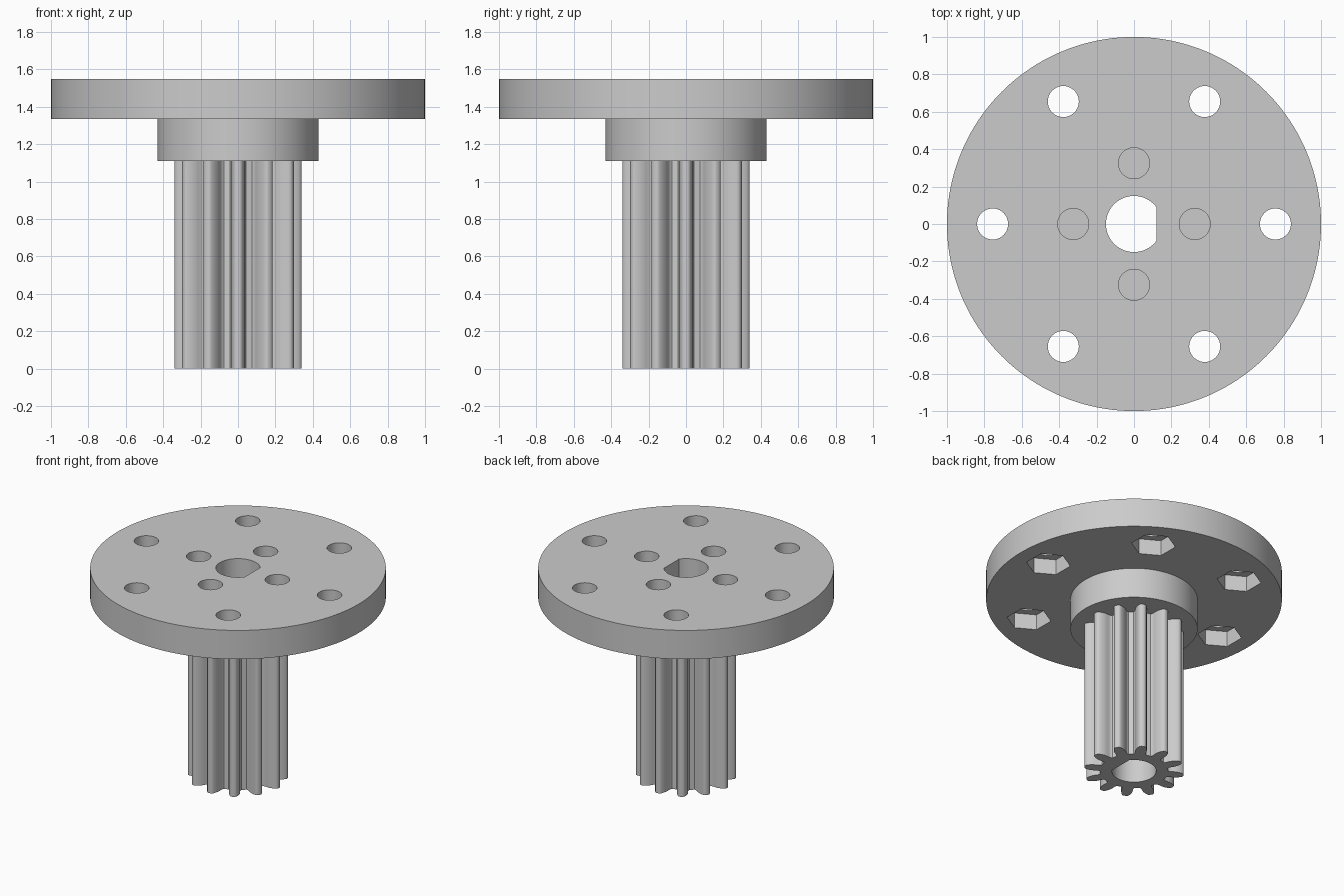
import bpy
import bmesh
from math import cos, sin, acos, pi, radians

cube = bpy.data.objects.get("Cube")
if cube:
    bpy.data.objects.remove(cube, do_unlink=True)

GEAR_TOP, COLLAR_TOP, TOP = 1.11, 1.335, 1.55
HOLE_R = 0.083

grey = bpy.data.materials.new("plain grey")
grey.use_nodes = True
grey.diffuse_color = (0.6, 0.6, 0.6, 1)
grey.node_tree.nodes["Principled BSDF"].inputs["Base Color"].default_value = (0.6, 0.6, 0.6, 1)


def polar(r, a):
    return (r * cos(a), r * sin(a))


def circle(r, n, centre=(0, 0), start=0.0):
    pts = [polar(r, start + 2 * pi * i / n) for i in range(n)]
    return [(x + centre[0], y + centre[1]) for x, y in pts]


def prism(name, outline, z0, z1):
    """Extrude a counter-clockwise outline from z0 to z1."""
    bm = bmesh.new()
    face = bm.faces.new([bm.verts.new((x, y, z0)) for x, y in outline])
    top = bmesh.ops.extrude_face_region(bm, geom=[face])["geom"]
    verts = [v for v in top if isinstance(v, bmesh.types.BMVert)]
    bmesh.ops.translate(bm, verts=verts, vec=(0, 0, z1 - z0))
    bmesh.ops.recalc_face_normals(bm, faces=bm.faces)
    mesh = bpy.data.meshes.new(name)
    bm.to_mesh(mesh)
    bm.free()
    mesh.materials.append(grey)
    obj = bpy.data.objects.new(name, mesh)
    bpy.context.collection.objects.link(obj)
    return obj


def combine(body, other, operation):
    """Apply an exact boolean and remove the second object."""
    mod = body.modifiers.new(operation.lower(), "BOOLEAN")
    mod.operation = operation
    mod.solver = "EXACT"
    mod.object = other
    bpy.context.view_layer.objects.active = body
    bpy.ops.object.modifier_apply(modifier=mod.name)
    bpy.data.objects.remove(other, do_unlink=True)


# Pinion: twelve teeth, each given as radius and half angle in degrees
tooth = [(0.231, 10.8), (0.238, 9.3), (0.25, 8.4), (0.27, 8.1), (0.29, 7.4),
         (0.31, 6.0), (0.327, 4.5), (0.336, 3.2), (0.34, 1.6)]
outline = []
for i in range(12):
    mid = i * pi / 6
    outline += [polar(r, mid - radians(a)) for r, a in tooth]
    outline += [polar(r, mid + radians(a)) for r, a in reversed(tooth)]
body = prism("flanged_pinion", outline, 0, GEAR_TOP + 0.05)

# Collar and round flange
combine(body, prism("collar", circle(0.43, 96), GEAR_TOP, COLLAR_TOP + 0.05), "UNION")
combine(body, prism("flange", circle(1.0, 160), COLLAR_TOP, TOP), "UNION")

# Shaft bore with one flat side
flat = acos(0.12 / 0.15)
bore = [polar(0.15, flat + (2 * pi - 2 * flat) * i / 48) for i in range(49)]
combine(body, prism("shaft_bore", bore, -0.1, TOP + 0.1), "DIFFERENCE")

# Six bolt holes with hexagonal nut pockets underneath
for i in range(6):
    centre = polar(0.756, i * pi / 3)
    combine(body, prism("bolt_hole", circle(HOLE_R, 40, centre), COLLAR_TOP - 0.1, TOP + 0.1), "DIFFERENCE")
    combine(body, prism("nut_pocket", circle(0.15, 6, centre, pi / 6), COLLAR_TOP - 0.1, COLLAR_TOP + 0.115), "DIFFERENCE")

# Four blind holes around the shaft
for i in range(4):
    centre = polar(0.325, i * pi / 2)
    combine(body, prism("blind_hole", circle(HOLE_R, 40, centre), COLLAR_TOP - 0.005, TOP + 0.1), "DIFFERENCE")

# Smooth round walls, keep the rims sharp
bpy.ops.object.select_all(action="DESELECT")
body.select_set(True)
bpy.context.view_layer.objects.active = body
bpy.ops.object.shade_smooth_by_angle(angle=radians(30))
